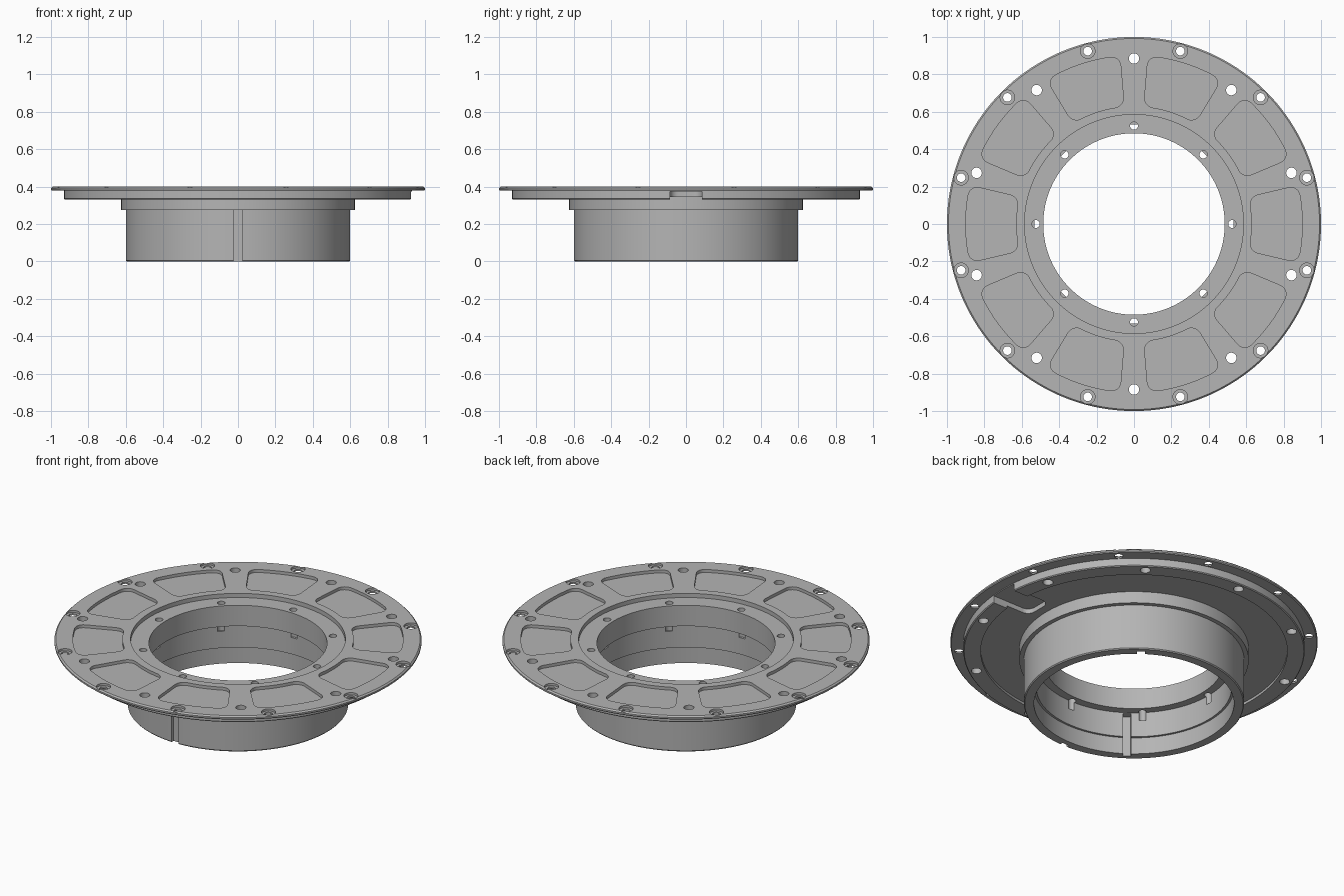
import bpy, bmesh, math
from math import sin, cos, pi, radians
from mathutils import Matrix

if "Cube" in bpy.data.objects:
    bpy.data.objects.remove(bpy.data.objects["Cube"], do_unlink=True)

metal = bpy.data.materials.new("grey_metal")
metal.use_nodes = True
GREY = (0.46, 0.46, 0.46, 1)
metal.diffuse_color = GREY
metal.node_tree.nodes["Principled BSDF"].inputs["Base Color"].default_value = GREY


def make_object(name, bm):
    bmesh.ops.recalc_face_normals(bm, faces=bm.faces[:])
    mesh = bpy.data.meshes.new(name)
    bm.to_mesh(mesh)
    bm.free()
    mesh.materials.append(metal)
    obj = bpy.data.objects.new(name, mesh)
    bpy.context.collection.objects.link(obj)
    return obj


def lathe(bm, profile, segments):
    """Revolve a closed (radius, height) profile around z."""
    rings = [[bm.verts.new((r * cos(a), r * sin(a), z)) for r, z in profile]
             for a in (2 * pi * i / segments for i in range(segments))]
    n = len(profile)
    for i in range(segments):
        a, b = rings[i], rings[(i + 1) % segments]
        for j in range(n):
            k = (j + 1) % n
            bm.faces.new((a[j], b[j], b[k], a[k]))


def prism(bm, outline, z0, z1, angle=0.0):
    """Extrude a flat outline between two heights, turned about z."""
    turn = Matrix.Rotation(angle, 3, 'Z')
    low = [bm.verts.new(turn @ v) for v in (Matrix.Identity(3) @ p for p in vecs(outline, z0))]
    high = [bm.verts.new(turn @ p) for p in vecs(outline, z1)]
    bm.faces.new(low[::-1])
    bm.faces.new(high)
    for i in range(len(low)):
        j = (i + 1) % len(low)
        bm.faces.new((low[i], low[j], high[j], high[i]))


def vecs(outline, z):
    from mathutils import Vector
    return [Vector((x, y, z)) for x, y in outline]


def drill(bm, centre, radius, z0, z1, angle):
    circle = [(centre + radius * cos(2 * pi * i / 24), radius * sin(2 * pi * i / 24))
              for i in range(24)]
    prism(bm, circle, z0, z1, angle)


def box(x0, x1, half):
    return [(x0, -half), (x1, -half), (x1, half), (x0, half)]


def pocket_outline(r0, r1, half_angle, corner):
    """Sector of a ring with rounded corners."""
    pts = []

    def fillet(rc, side, start):
        tc = side * (half_angle - corner / rc)
        for i in range(7):
            a = start + i * pi / 12
            pts.append((rc + corner * cos(a), tc + corner * sin(a) / rc))

    def arc(r, direction):
        span = half_angle - corner / r
        pts.extend((r, direction * span * (i / 5 - 1)) for i in range(1, 10))

    fillet(r1 - corner, -1, -pi / 2)
    arc(r1, 1)
    fillet(r1 - corner, 1, 0)
    fillet(r0 + corner, 1, pi / 2)
    arc(r0, -1)
    fillet(r0 + corner, -1, pi)
    return [(r * cos(t), r * sin(t)) for r, t in pts]


# Flanged hub body
body = bmesh.new()
lathe(body, [
    (0.545, 0), (0.595, 0), (0.6, 0.006), (0.6, 0.275), (0.625, 0.275),
    (0.625, 0.345), (0.835, 0.345), (0.835, 0.33), (0.925, 0.33),
    (0.93, 0.335), (0.93, 0.378), (0.995, 0.378), (1.0, 0.383),
    (1.0, 0.392), (0.992, 0.4), (0.585, 0.4), (0.585, 0.375),
    (0.485, 0.375), (0.485, 0.25), (0.532, 0.25), (0.532, 0.1), (0.545, 0.1),
], 180)
flange = make_object("flanged_hub", body)

# Cutters: pockets, bolt holes, screw holes
cut = bmesh.new()
pocket = pocket_outline(0.63, 0.9, radians(13.2), 0.05)
for i in range(10):
    prism(cut, pocket, 0.382, 0.45, i * pi / 5)
    drill(cut, 0.885, 0.028, 0.2, 0.45, (i + 0.5) * pi / 5)
for i in range(8):
    drill(cut, 0.525, 0.021, 0.2, 0.45, i * pi / 4)

# Through holes with a wide counterbore along the rim
for i in range(12):
    drill(cut, 0.957, 0.023, 0.3, 0.45, (i + 0.5) * pi / 6)
counterbores = bmesh.new()
for i in range(12):
    drill(counterbores, 0.957, 0.039, 0.387, 0.45, (i + 0.5) * pi / 6)

# Underside notch with rounded inner corners
notch = [(1.1, -0.085), (1.1, 0.085)]
for side, start in ((1, pi / 2), (-1, pi)):
    notch += [(0.72 + 0.045 * cos(start + i * pi / 12),
               side * 0.04 + 0.045 * sin(start + i * pi / 12)) for i in range(7)]
prism(cut, notch, 0.3, 0.373)

# Keyways: one outside at the front, two inside the sleeve
prism(cut, box(0.577, 0.65, 0.024), -0.05, 0.275, -pi / 2)
for angle in (54, 234):
    prism(cut, box(0.5, 0.57, 0.022), -0.05, 0.245, radians(angle))

bpy.context.view_layer.objects.active = flange
for name, bm in (("hole_cutter", cut), ("counterbore_cutter", counterbores)):
    cutter = make_object(name, bm)
    cutter.hide_render = True
    mod = flange.modifiers.new(name, 'BOOLEAN')
    mod.operation = 'DIFFERENCE'
    mod.solver = 'EXACT'
    mod.object = cutter
    bpy.context.view_layer.objects.active = flange
    bpy.ops.object.modifier_apply(modifier=name)
    bpy.data.objects.remove(cutter, do_unlink=True)

# Smooth round walls, sharp machined edges
bpy.ops.object.select_all(action='DESELECT')
flange.select_set(True)
bpy.context.view_layer.objects.active = flange
bpy.ops.object.shade_smooth_by_angle(angle=radians(25))
